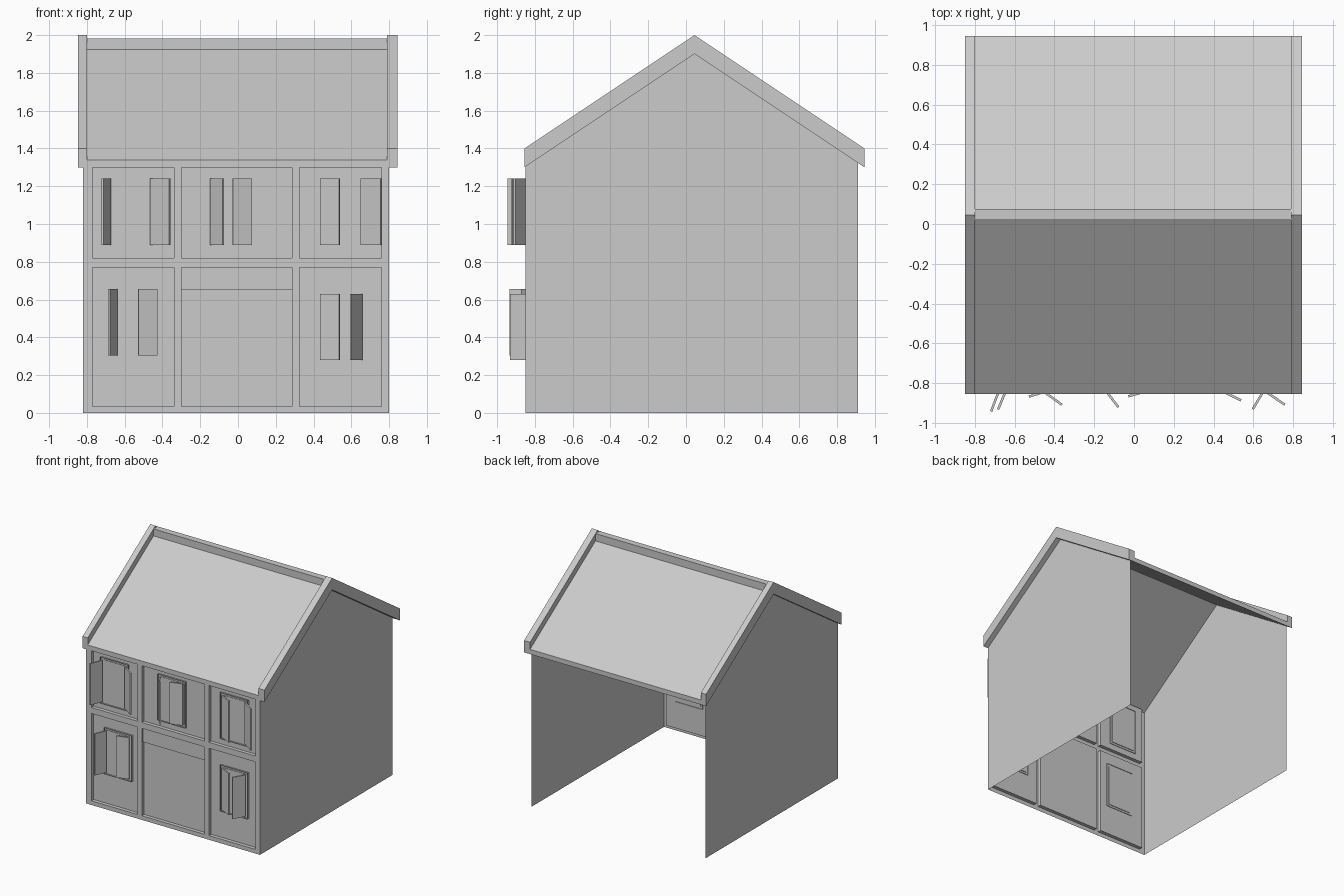
import bpy, bmesh
from mathutils import Vector

if "Cube" in bpy.data.objects:
    bpy.data.objects.remove(bpy.data.objects["Cube"])

FRONT, RECESS = -0.85, 0.03
PANEL = FRONT + RECESS


def finish(name, bm, fix=True):
    if fix:
        bmesh.ops.recalc_face_normals(bm, faces=bm.faces)
    me = bpy.data.meshes.new(name)
    bm.to_mesh(me)
    bm.free()
    ob = bpy.data.objects.new(name, me)
    bpy.context.collection.objects.link(ob)
    return ob


def prism(name, pts, axis, depth=0):
    """Extrude a closed 3D outline along an axis vector; zero depth leaves a sheet."""
    bm = bmesh.new()
    f = bm.faces.new([bm.verts.new(p) for p in pts])
    if depth:
        r = bmesh.ops.extrude_face_region(bm, geom=[f], use_keep_orig=True)
        vs = [g for g in r['geom'] if isinstance(g, bmesh.types.BMVert)]
        bmesh.ops.translate(bm, verts=vs, vec=Vector(axis) * depth)
    return finish(name, bm)


def box(name, x0, x1, y0, y1, z0, z1):
    return prism(name, [(x0, y0, z0), (x1, y0, z0), (x1, y1, z0), (x0, y1, z0)],
                 (0, 0, 1), z1 - z0)


def rect_ring(name, x0, x1, z0, z1, t, y0, y1):
    """Rectangular frame with border t."""
    bm = bmesh.new()
    f = bm.faces.new([bm.verts.new(p) for p in
                      [(x0, y0, z0), (x1, y0, z0), (x1, y0, z1), (x0, y0, z1)]])
    bmesh.ops.inset_individual(bm, faces=[f], thickness=t)
    bmesh.ops.delete(bm, geom=[f], context='FACES')
    r = bmesh.ops.extrude_face_region(bm, geom=bm.faces[:], use_keep_orig=True)
    vs = [g for g in r['geom'] if isinstance(g, bmesh.types.BMVert)]
    bmesh.ops.translate(bm, verts=vs, vec=(0, y1 - y0, 0))
    return finish(name, bm)


# Facade sheet: timber grid with the panels pushed inward
xs = [-0.82, -0.77, -0.34, -0.30, 0.285, 0.325, 0.76, 0.80]
zs = [0, 0.035, 0.77, 0.82, 1.305]
bm = bmesh.new()
v = [[bm.verts.new((x, FRONT, z)) for z in zs] for x in xs]
panels = []
for i in range(len(xs) - 1):
    for j in range(len(zs) - 1):
        f = bm.faces.new((v[i][j], v[i + 1][j], v[i + 1][j + 1], v[i][j + 1]))
        if i in (1, 3, 5) and j in (1, 3):
            panels.append(f)
r = bmesh.ops.extrude_discrete_faces(bm, faces=panels)
for f in r['faces']:
    bmesh.ops.translate(bm, verts=f.verts[:], vec=(0, RECESS, 0))
finish("front_facade", bm, fix=False)

# Door with fascia board above
box("door_fascia", -0.30, 0.285, PANEL - 0.015, PANEL, 0.65, 0.77)
rect_ring("door_frame", -0.30, 0.285, 0.035, 0.65, 0.013, PANEL - 0.012, PANEL)

# Side walls with gable tops
RIDGE_Y = 0.045
for side, x in (("left", -0.82), ("right", 0.80)):
    prism(side + "_wall", [(x, FRONT, 0), (x, 0.91, 0), (x, 0.91, 1.325),
                           (x, RIDGE_Y, 1.9), (x, FRONT, 1.305)], (1, 0, 0))


# Roof: thin pitched slab, thicker gable boards, ridge beam
def roof_part(name, x0, x1, t):
    a, b = -0.855, 0.945
    prof = [(a, 1.3), (RIDGE_Y, 1.9), (b, 1.3), (b, 1.3 + t), (RIDGE_Y, 1.9 + t), (a, 1.3 + t)]
    prism(name, [(x0, y, z) for y, z in prof], (1, 0, 0), x1 - x0)


roof_part("roof_slab", -0.80, 0.79, 0.04)
roof_part("left_gable_board", -0.848, -0.80, 0.10)
roof_part("right_gable_board", 0.79, 0.845, 0.10)
box("ridge_beam", -0.80, 0.79, 0.02, 0.075, 1.905, 1.982)


# Windows: frame, pane and two hinged shutters (free-edge offsets from hinge)
def shutter(name, hinge, tip, z0, z1):
    h, t = Vector((*hinge, z0)), Vector((*tip, z0))
    d = (t - h).normalized()
    n = Vector((-d.y, d.x, 0)) * 0.006
    prism(name, [h + n, t + n, t - n, h - n], (0, 0, 1), z1 - z0)


HY = -0.836
windows = [  # name, left x, bottom z, left shutter tip, right shutter tip
    ("upper_left", -0.70, 0.87, (-0.718, -0.942), (-0.362, -0.908)),
    ("upper_middle", -0.165, 0.87, (-0.078, -0.921), (-0.028, -0.866)),
    ("upper_right", 0.415, 0.87, (0.538, -0.886), (0.758, -0.908)),
    ("lower_left", -0.665, 0.285, (-0.683, -0.932), (-0.528, -0.867)),
    ("lower_right", 0.415, 0.26, (0.538, -0.886), (0.597, -0.930)),
]
for name, x, z, tip_l, tip_r in windows:
    x1, z1 = x + 0.26, z + 0.388
    rect_ring(name + "_window_frame", x, x1, z, z1, 0.02, PANEL - 0.015, PANEL + 0.005)
    box(name + "_window_pane", x + 0.02, x1 - 0.02, PANEL - 0.004, PANEL + 0.005,
        z + 0.02, z1 - 0.02)
    shutter(name + "_shutter_left", (x + 0.022, HY), tip_l, z + 0.02, z1 - 0.018)
    shutter(name + "_shutter_right", (x1 - 0.022, HY), tip_r, z + 0.02, z1 - 0.018)
